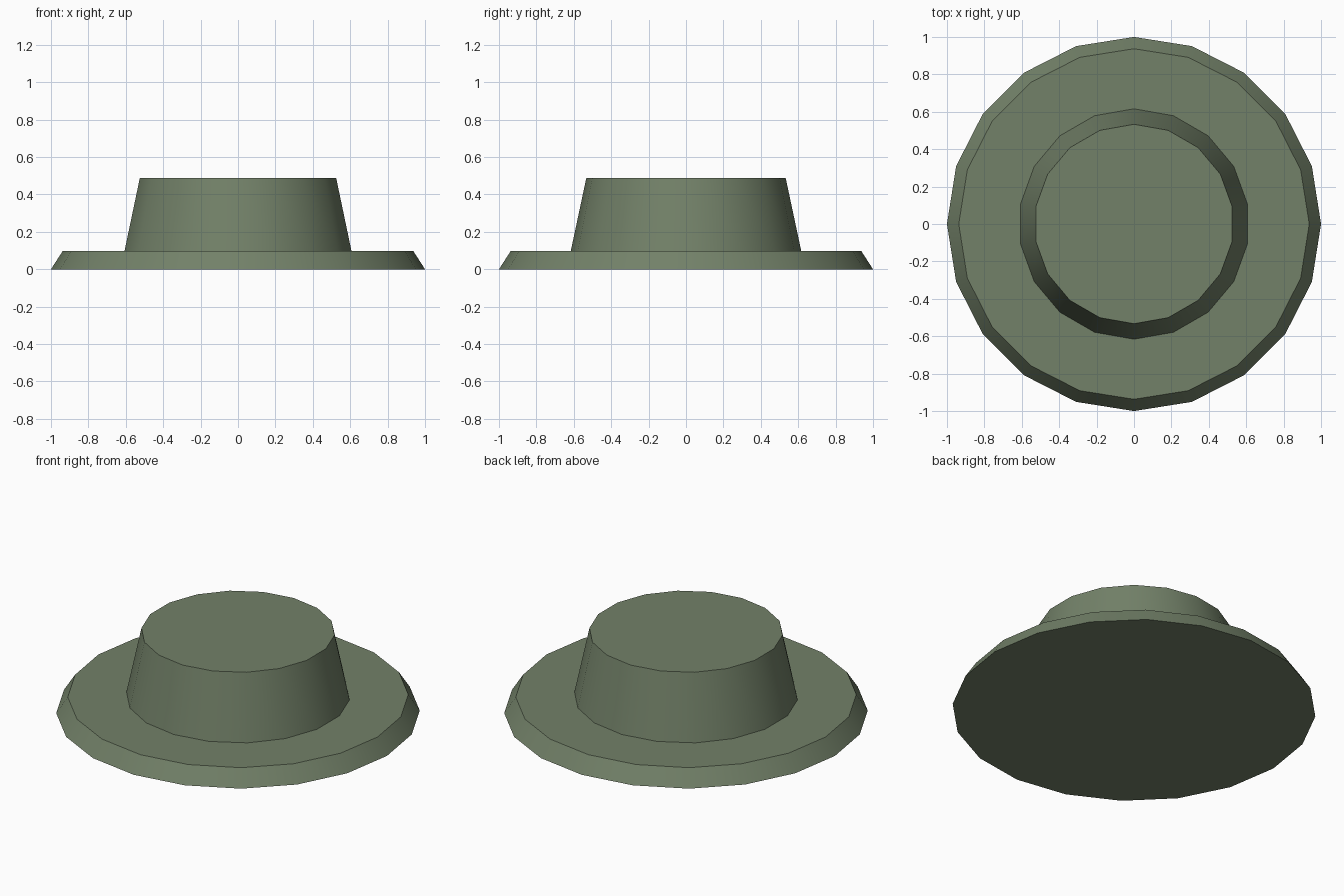
import bpy, bmesh
from math import sin, cos, tau, radians

if "Cube" in bpy.data.objects:
    bpy.data.objects.remove(bpy.data.objects["Cube"])

olive = bpy.data.materials.new("olive_green")
olive.diffuse_color = (0.17, 0.22, 0.14, 1)
olive.use_nodes = True
olive.node_tree.nodes["Principled BSDF"].inputs["Base Color"].default_value = olive.diffuse_color


def frustum(name, sides, r_bottom, r_top, z_bottom, z_top):
    """Closed tapered disc with a corner pointing along +y."""
    bm = bmesh.new()
    low, high = [
        [bm.verts.new((r * sin(tau * i / sides), r * cos(tau * i / sides), z))
         for i in range(sides)]
        for r, z in ((r_bottom, z_bottom), (r_top, z_top))]
    for i in range(sides):
        j = (i + 1) % sides
        bm.faces.new((low[i], low[j], high[j], high[i]))
    bm.faces.new(low)
    bm.faces.new(high)
    bmesh.ops.recalc_face_normals(bm, faces=bm.faces)
    mesh = bpy.data.meshes.new(name)
    bm.to_mesh(mesh)
    bm.free()
    mesh.materials.append(olive)
    obj = bpy.data.objects.new(name, mesh)
    bpy.context.collection.objects.link(obj)
    # smooth round the side, crisp at the rims
    bpy.ops.object.select_all(action='DESELECT')
    obj.select_set(True)
    bpy.context.view_layer.objects.active = obj
    bpy.ops.object.shade_smooth_by_angle(angle=radians(30))
    return obj


# Wide bevelled brim
frustum("brim", 20, 1.0, 0.937, 0.0, 0.098)
# Tapered flat-topped crown
frustum("crown", 18, 0.616, 0.533, 0.098, 0.488)
